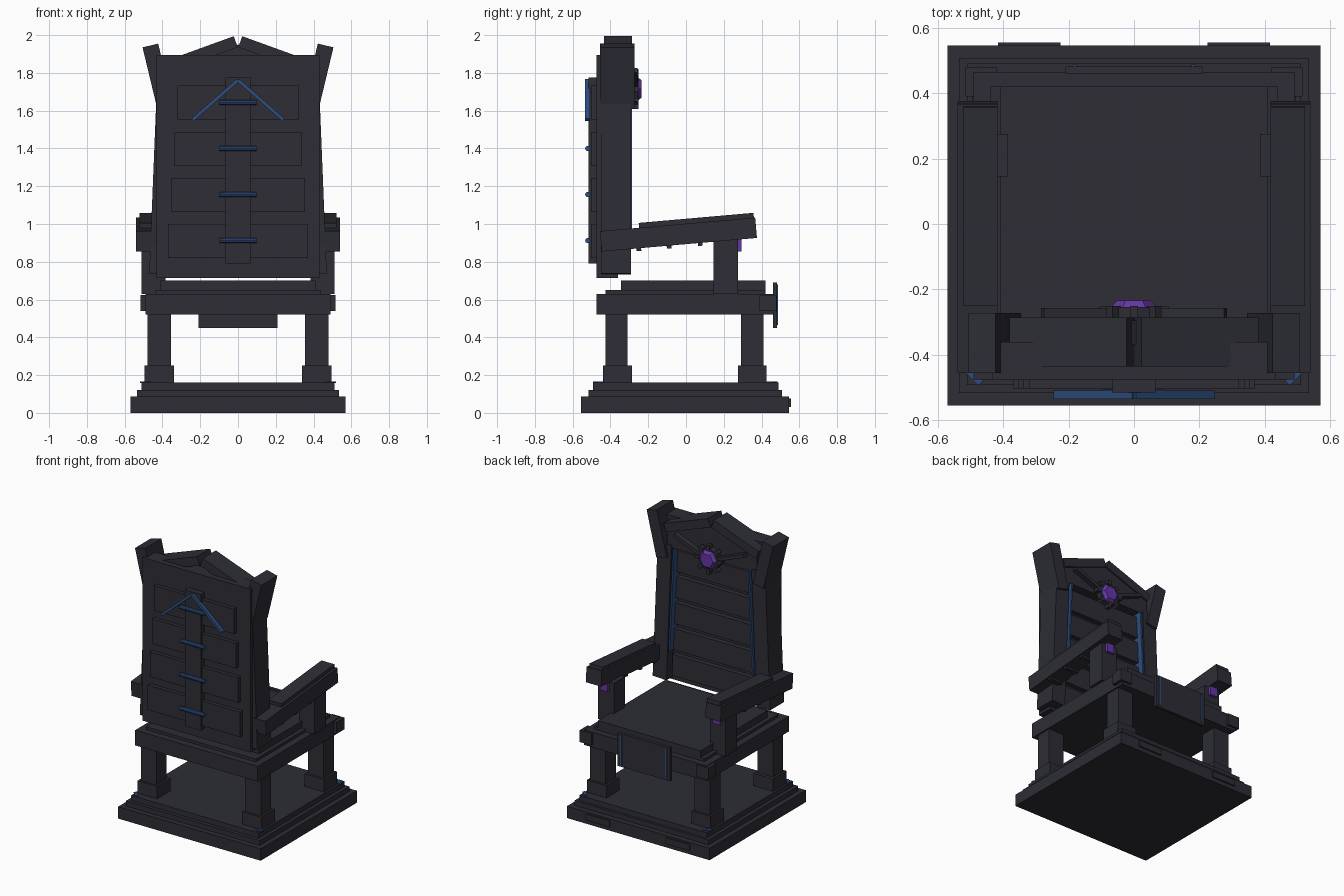
import bpy
import bmesh
from math import atan2, cos, hypot, pi, radians, sin
from mathutils import Matrix, Vector

old = bpy.data.objects.get("Cube")
if old:
    bpy.data.objects.remove(old, do_unlink=True)


def material(name, rgb):
    m = bpy.data.materials.new(name)
    m.use_nodes = True
    color = (*rgb, 1)
    m.diffuse_color = color
    m.node_tree.nodes["Principled BSDF"].inputs["Base Color"].default_value = color
    return m


DARK = material("dark stone", (0.026, 0.026, 0.036))
BLUE = material("blue inlay", (0.026, 0.075, 0.21))
PURPLE = material("purple crystal", (0.13, 0.036, 0.38))


def finish(name, bm, mat):
    mesh = bpy.data.meshes.new(name)
    bmesh.ops.recalc_face_normals(bm, faces=bm.faces)
    bm.to_mesh(mesh)
    bm.free()
    mesh.materials.append(mat)
    ob = bpy.data.objects.new(name, mesh)
    bpy.context.collection.objects.link(ob)
    return ob


def solid(name, center, size, mat=DARK, turn=0, axis="Y"):
    """Box given by centre and size, turned about one axis."""
    bm = bmesh.new()
    matrix = (Matrix.Translation(center) @ Matrix.Rotation(turn, 4, axis)
              @ Matrix.Diagonal((*size, 1)))
    bmesh.ops.create_cube(bm, size=1, matrix=matrix)
    return finish(name, bm, mat)


def block(name, x, y, z, mat=DARK):
    """Upright box given by its three ranges."""
    spans = (x, y, z)
    return solid(name, [(a + b) / 2 for a, b in spans], [b - a for a, b in spans], mat)


def pair(name, x, y, z, mat=DARK):
    """Two upright boxes mirrored across x."""
    block("left_" + name, x, y, z, mat)
    block("right_" + name, (-x[1], -x[0]), y, z, mat)


def beams(name, start, end, thick, y, mat=DARK):
    """Mirrored pair of straight beams between two (x, z) points."""
    dx, dz = end[0] - start[0], end[1] - start[1]
    for side, s in (("left_", 1), ("right_", -1)):
        mid = (s * (start[0] + end[0]) / 2, (y[0] + y[1]) / 2, (start[1] + end[1]) / 2)
        solid(side + name, mid, (hypot(dx, dz), y[1] - y[0], thick), mat, -s * atan2(dz, dx))


def disc(name, center, radius, depth, sides, axis, mat, tip=1.0, spin=0):
    """Faceted disc along x or y, optionally narrowed at its far end."""
    bm = bmesh.new()
    turn = Matrix.Rotation(pi / 2, 4, "Y") if axis == "X" else Matrix.Rotation(-pi / 2, 4, "X")
    matrix = Matrix.Translation(center) @ turn @ Matrix.Rotation(spin, 4, "Z")
    bmesh.ops.create_cone(bm, cap_ends=True, segments=sides, radius1=radius,
                          radius2=radius * tip, depth=depth, matrix=matrix)
    return finish(name, bm, mat)


# Stepped base with front plates
block("base_lower_step", (-.57, .57), (-.555, .545), (0, .086))
block("base_middle_step", (-.535, .535), (-.517, .507), (.086, .122))
block("base_upper_step", (-.51, .51), (-.492, .49), (.122, .16))
pair("base_plate", (.225, .415), (.54, .555), (.03, .075))
for s in (-1, 1):
    for t in (-1, 1):
        solid("corner_inlay", (s * .49, t * .46 - .005, .163), (.06, .02, .008),
              BLUE, -s * t * pi / 4, "Z")

# Legs and footings
for part, leg, foot in (("rear", (-.425, -.31), (-.44, -.285)),
                        ("front", (.29, .41), (.275, .425))):
    pair(part + "_leg", (.355, .48), leg, (.16, .53))
    pair(part + "_footing", (.34, .495), foot, (.16, .25))

# Seat
block("seat_frame", (-.49, .49), (-.475, .465), (.52, .63))
pair("seat_corner_block", (.42, .515), (.39, .48), (.54, .625))
block("seat_plate", (-.44, .44), (-.425, .42), (.63, .65))
block("seat_cushion", (-.41, .41), (-.345, .42), (.65, .70))
block("apron", (-.21, .21), (.46, .482), (.45, .69))
pair("apron_inlay", (.175, .187), (.48, .487), (.465, .68), BLUE)

# Armrests: sloping beam, raised pad, small lugs below
SLOPE = radians(5)
for side, s in (("left", 1), ("right", -1)):
    solid(side + "_arm_beam", (s * .478, -.04, .944), (.122, .825, .108), DARK, SLOPE, "X")
    solid(side + "_arm_pad", (s * .47, .055, 1.015), (.105, .61, .035), DARK, SLOPE, "X")
    for y in (-.25, -.09, .075):
        solid(side + "_arm_lug", (s * .475, y, .893 + y * .085), (.11, .025, .03),
              DARK, SLOPE, "X")
pair("arm_post", (.385, .51), (.145, .275), (.63, .92))
pair("arm_crystal", (.42, .48), (.27, .295), (.855, .925), PURPLE)

# Backrest panel, stiles and horns
block("back_panel", (-.432, .432), (-.475, -.36), (.715, 1.895))
beams("back_stile", (.415, .735), (.375, 1.72), .11, (-.45, -.29))
beams("horn", (.386, 1.62), (.464, 1.945), .085, (-.455, -.272))
beams("crest_beam", (.012, 1.965), (.37, 1.835), .062, (-.435, -.285))
beams("front_inlay", (.335, .95), (.30, 1.70), .012, (-.37, -.285), BLUE)

# Upper tympanum filling the space below the crest
bm = bmesh.new()
outline = [(-.36, 1.70), (.36, 1.70), (.36, 1.83), (0, 1.95), (-.36, 1.83)]
face = bm.faces.new([bm.verts.new((x, -.37, z)) for x, z in outline])
grown = bmesh.ops.extrude_face_region(bm, geom=[face])["geom"]
bmesh.ops.translate(bm, vec=Vector((0, .075, 0)),
                    verts=[v for v in grown if isinstance(v, bmesh.types.BMVert)])
finish("tympanum", bm, DARK)

# Front slats
for i in range(5):
    w = .335 - i * .007
    z = .76 + i * .19
    block("front_slat", (-w, w), (-.365, -.325), (z, z + .155))

# Rear slats, spine, blue bars and chevron
for i in range(4):
    w = .37 - i * .0165
    z = .82 + i * .244
    block("rear_slat", (-w, w), (-.503, -.47), (z, z + .18))
    disc("rear_bar", (0, -.52, z + .092), .014, .195, 10, "X", BLUE)
block("rear_spine", (-.065, .065), (-.515, -.47), (.79, 1.775))
beams("rear_chevron", (0, 1.762), (.24, 1.552), .018, (-.535, -.508), BLUE)

# Crest ornament: toothed ring, crystal and wings
CENTER_Z = 1.715
disc("crystal_setting", (0, -.275, CENTER_Z), .085, .04, 8, "Y", DARK)
for i in range(8):
    a = i * pi / 4
    solid("setting_tooth", (.088 * cos(a), -.268, CENTER_Z + .088 * sin(a)),
          (.035, .035, .025), DARK, -a)
disc("crest_crystal", (0, -.247, CENTER_Z), .075, .025, 6, "Y", PURPLE, .7, pi / 6)
beams("crest_wing", (.05, 1.725), (.28, 1.815), .025, (-.30, -.257))
